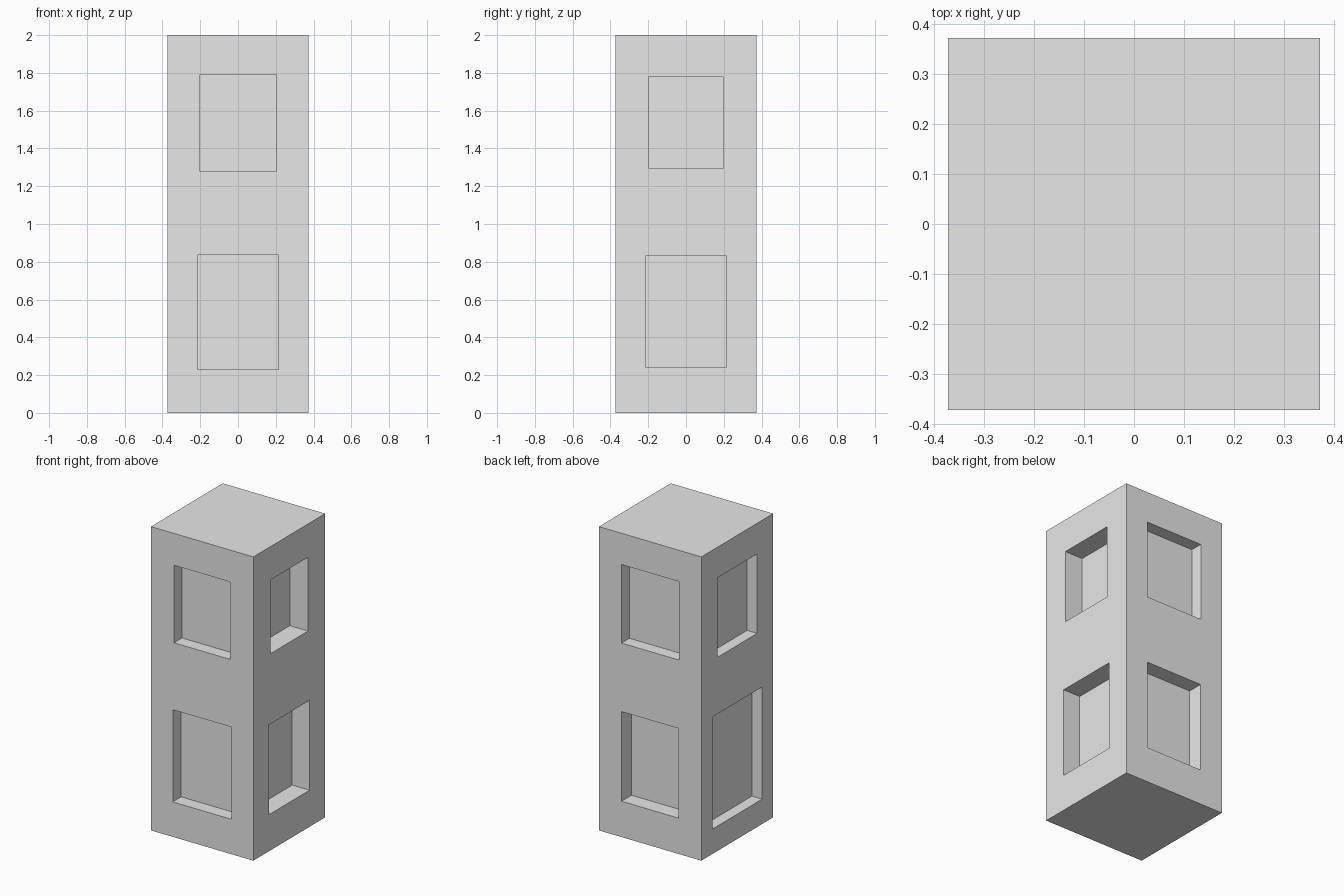
import bpy
import bmesh
from math import radians
from mathutils import Matrix, Vector

cube = bpy.data.objects.get("Cube")
if cube:
    bpy.data.objects.remove(cube, do_unlink=True)

HALF = 0.373
HEIGHT = 2.0
OVER = 0.1  # how far a cutter sticks out of the wall

grey = bpy.data.materials.new("light_grey")
grey.use_nodes = True
grey.diffuse_color = (0.8, 0.8, 0.8, 1)
grey.node_tree.nodes["Principled BSDF"].inputs["Base Color"].default_value = grey.diffuse_color


def add_box(bm, low, high, turn=0):
    """Box between two corners, turned about z by an angle in degrees."""
    low, high = Vector(low), Vector(high)
    matrix = (Matrix.Rotation(radians(turn), 4, "Z")
              @ Matrix.Translation((low + high) / 2)
              @ Matrix.Diagonal((*(high - low), 1)))
    bmesh.ops.create_cube(bm, size=1, matrix=matrix)


def make_object(name, bm):
    mesh = bpy.data.meshes.new(name)
    bm.to_mesh(mesh)
    bm.free()
    mesh.materials.append(grey)
    obj = bpy.data.objects.new(name, mesh)
    bpy.context.collection.objects.link(obj)
    return obj


# Square tower block
bm = bmesh.new()
add_box(bm, (-HALF, -HALF, 0), (HALF, HALF, HEIGHT))
tower = make_object("tower", bm)

# Window recesses per side: half width, sill, head, depth
sides = {
    0: [(0.204, 1.28, 1.79, 0.083), (0.214, 0.23, 0.837, 0.087)],     # front
    90: [(0.195, 1.295, 1.78, 0.132), (0.211, 0.241, 0.832, 0.126)],  # +x side
    180: [(0.209, 1.277, 1.794, 0.083), (0.208, 0.236, 0.826, 0.103)],  # back
    270: [(0.207, 1.275, 1.798, 0.073), (0.259, 0.164, 0.902, 0.074)],  # -x side
}
bm = bmesh.new()
for turn, windows in sides.items():
    for half, sill, head, depth in windows:
        add_box(bm, (-half, -HALF - OVER, sill), (half, -HALF + depth, head), turn)
cutter = make_object("window_cutter", bm)
cutter.hide_render = True

# Cut the windows, then discard the cutter
cut = tower.modifiers.new("windows", "BOOLEAN")
cut.operation = "DIFFERENCE"
cut.solver = "EXACT"
cut.object = cutter
bpy.context.view_layer.update()
depsgraph = bpy.context.evaluated_depsgraph_get()
carved = bpy.data.meshes.new_from_object(tower.evaluated_get(depsgraph))
tower.modifiers.clear()
tower.data = carved
bpy.data.objects.remove(cutter, do_unlink=True)
